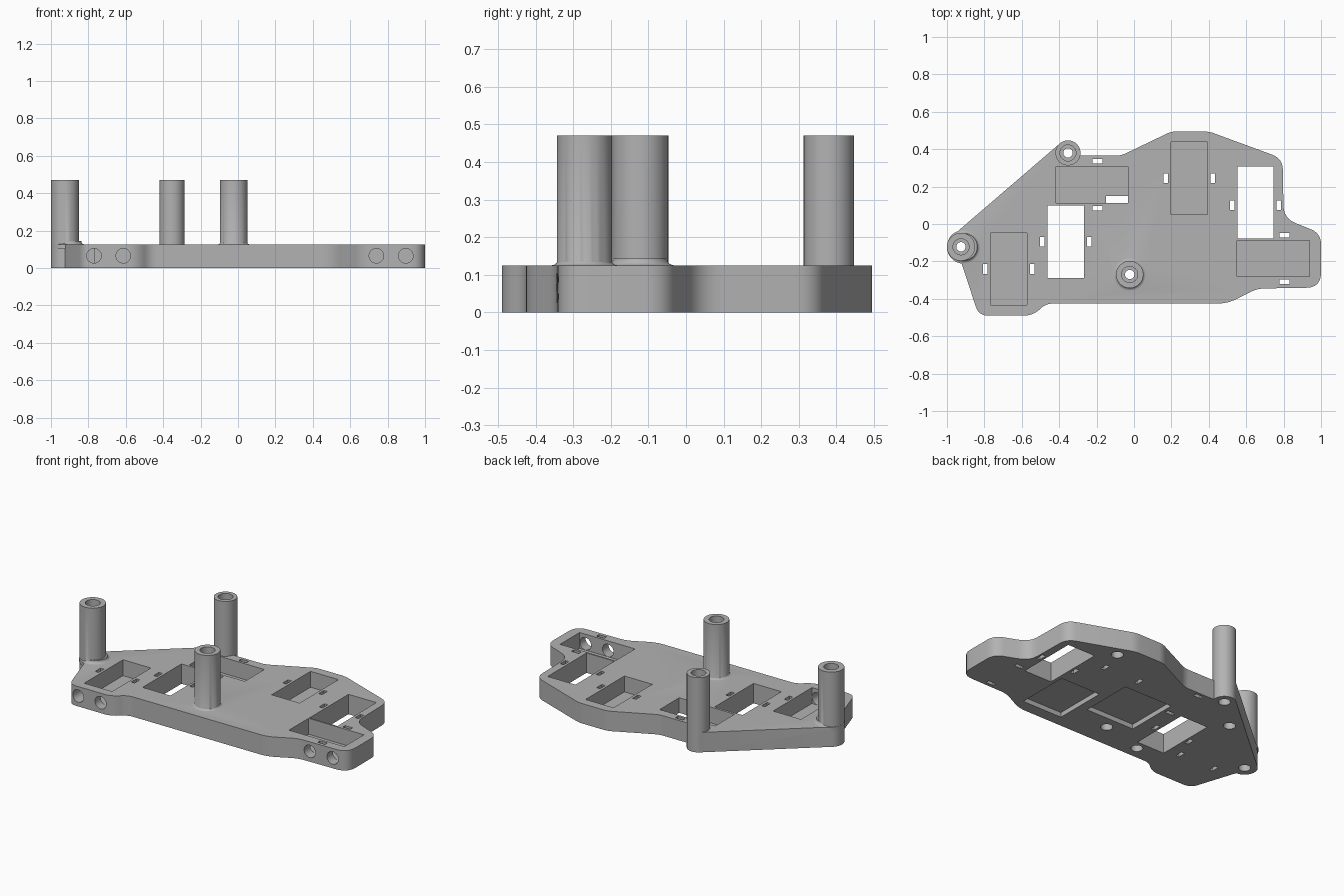
import bpy, bmesh, math
from mathutils import Vector, Matrix

if "Cube" in bpy.data.objects:
    bpy.data.objects.remove(bpy.data.objects["Cube"])

THICK, POST_TOP = 0.125, 0.47

grey = bpy.data.materials.new("matte_grey")
grey.use_nodes = True
grey.diffuse_color = (0.45, 0.45, 0.45, 1)
grey.node_tree.nodes["Principled BSDF"].inputs["Base Color"].default_value = (0.45, 0.45, 0.45, 1)


def make_object(name, bm):
    bmesh.ops.recalc_face_normals(bm, faces=bm.faces)
    mesh = bpy.data.meshes.new(name)
    bm.to_mesh(mesh)
    bm.free()
    mesh.materials.append(grey)
    obj = bpy.data.objects.new(name, mesh)
    bpy.context.collection.objects.link(obj)
    return obj


def add_box(bm, x0, x1, y0, y1, z0, z1):
    size = Matrix.Diagonal((x1 - x0, y1 - y0, z1 - z0, 1))
    place = Matrix.Translation(((x0 + x1) / 2, (y0 + y1) / 2, (z0 + z1) / 2))
    bmesh.ops.create_cube(bm, size=1, matrix=place @ size)


def add_cylinder(bm, x, y, z0, z1, r, segments=32):
    bmesh.ops.create_cone(bm, cap_ends=True, segments=segments, radius1=r, radius2=r,
                          depth=z1 - z0, matrix=Matrix.Translation((x, y, (z0 + z1) / 2)))


def rounded(corners, steps=6):
    """Outline with each corner (x, y, trim) replaced by a smooth arc."""
    out = []
    for i, (x, y, trim) in enumerate(corners):
        p = Vector((x, y))
        a = Vector(corners[i - 1][:2])
        b = Vector(corners[(i + 1) % len(corners)][:2])
        if trim == 0:
            out.append(p)
            continue
        s, e = p + (a - p).normalized() * trim, p + (b - p).normalized() * trim
        for k in range(steps + 1):
            t = k / steps
            out.append(s * (1 - t) ** 2 + p * 2 * t * (1 - t) + e * t * t)
    return out


def boolean(obj, tool, operation):
    mod = obj.modifiers.new("boolean", "BOOLEAN")
    mod.operation, mod.object, mod.solver = operation, tool, "EXACT"
    bpy.context.view_layer.update()
    deps = bpy.context.evaluated_depsgraph_get()
    mesh = bpy.data.meshes.new_from_object(obj.evaluated_get(deps))
    obj.modifiers.clear()
    obj.data = mesh
    bpy.data.objects.remove(tool)


# Base plate outline, counter-clockwise
outline = rounded([
    (-0.83, -0.49, 0.05), (-0.54, -0.49, 0.05), (-0.47, -0.425, 0.04), (0.50, -0.425, 0.05),
    (0.66, -0.345, 0.04), (1.0, -0.34, 0.08), (1.0, -0.05, 0.06), (0.80, 0.03, 0.07),
    (0.795, 0.35, 0.06), (0.40, 0.495, 0.03), (0.20, 0.495, 0.03), (-0.07, 0.365, 0.03),
    (-0.353, 0.365, 0), (-0.396, 0.431, 0), (-0.972, -0.064, 0), (-0.925, -0.20, 0)])
bm = bmesh.new()
base = bm.faces.new([bm.verts.new((p.x, p.y, 0)) for p in outline])
top = bmesh.ops.extrude_face_region(bm, geom=[base])
bmesh.ops.translate(bm, vec=(0, 0, THICK),
                    verts=[v for v in top["geom"] if isinstance(v, bmesh.types.BMVert)])
body = make_object("mounting_plate_with_posts", bm)

# Standing posts: x, y, radius, inward shift of the base fillet (None = no fillet)
posts = [(-0.925, -0.122, 0.075, 0.015), (-0.023, -0.27, 0.073, 0), (-0.353, 0.38, 0.067, None)]
for x, y, r, shift in posts:
    bm = bmesh.new()
    add_cylinder(bm, x, y, 0, POST_TOP, r, 64)
    boolean(body, make_object("post", bm), "UNION")
    if shift is None:
        continue
    # Concave fillet around the foot of the post
    flare = 0.018
    arc = [math.pi / 2 * k / 5 for k in range(6)]
    profile = [(0, THICK - 0.02), (r + flare - 0.003, THICK - 0.02)]
    profile += [(r - 0.003 + flare * (1 - math.sin(a)), THICK + flare * (1 - math.cos(a))) for a in arc]
    profile.append((0, THICK + flare))
    bm = bmesh.new()
    vs = [bm.verts.new((px, 0, pz)) for px, pz in profile]
    es = [bm.edges.new(pair) for pair in zip(vs, vs[1:])]
    bmesh.ops.spin(bm, geom=vs + es, cent=(0, 0, 0), axis=(0, 0, 1), angle=math.tau, steps=64)
    bmesh.ops.remove_doubles(bm, verts=bm.verts, dist=0.0002)
    bmesh.ops.translate(bm, vec=(x + shift, y, 0), verts=bm.verts)
    boolean(body, make_object("post_fillet", bm), "UNION")

# Rectangular pockets: centre, long axis, floor height, slot shift along the long axis
FLOOR = 0.025
pockets = [(-0.67, -0.24, "y", FLOOR, 0), (-0.365, -0.095, "y", -0.1, 0),
           (-0.225, 0.21, "x", FLOOR, 0.03), (0.295, 0.245, "y", FLOOR, 0),
           (0.65, 0.115, "y", -0.1, -0.015), (0.745, -0.185, "x", FLOOR, 0.06)]
LONG, SHORT, SLOT_GAP = 0.193, 0.097, 0.125
bm = bmesh.new()
for cx, cy, axis, floor, shift in pockets:
    hx, hy = (LONG, SHORT) if axis == "x" else (SHORT, LONG)
    add_box(bm, cx - hx, cx + hx, cy - hy, cy + hy, floor, 0.3)
    # Pair of small slots on either long side
    for side in (-1, 1):
        if axis == "x":
            sx, sy, wx, wy = cx + shift, cy + side * SLOT_GAP, 0.026, 0.012
        else:
            sx, sy, wx, wy = cx + side * SLOT_GAP, cy + shift, 0.012, 0.026
        add_box(bm, sx - wx, sx + wx, sy - wy, sy + wy, -0.1, 0.3)
# Through holes of the posts
for x, y, r, shift in posts:
    add_cylinder(bm, x, y, -0.1, 0.6, 0.025)
boolean(body, make_object("pocket_cutter", bm), "DIFFERENCE")

bm = bmesh.new()
# Wider bores at the top and bottom of each post
for x, y, r, shift in posts:
    add_cylinder(bm, x, y, 0.2, 0.6, 0.043)
    add_cylinder(bm, x, y, -0.1, 0.06, 0.035)
# Blind holes in the underside
for x, y in [(0.46, 0.40), (-0.55, 0.19), (-0.31, -0.345)]:
    add_cylinder(bm, x, y, -0.1, 0.06, 0.035)
# Shallow recesses in the underside
add_box(bm, 0.25, 0.53, -0.35, -0.01, -0.1, 0.03)
add_box(bm, -0.15, 0.19, -0.19, 0.15, -0.1, 0.03)
# Horizontal bores through the front wall into the pockets
for x, y0, y1 in [(-0.77, -0.6, -0.40), (-0.613, -0.6, -0.40), (0.74, -0.45, -0.25), (0.897, -0.45, -0.25)]:
    place = Matrix.Translation((x, (y0 + y1) / 2, 0.065)) @ Matrix.Rotation(math.pi / 2, 4, "X")
    bmesh.ops.create_cone(bm, cap_ends=True, segments=32, radius1=0.039, radius2=0.039,
                          depth=y1 - y0, matrix=place)
boolean(body, make_object("bore_cutter", bm), "DIFFERENCE")

# Smooth round walls, crisp edges
bpy.ops.object.select_all(action="DESELECT")
body.select_set(True)
bpy.context.view_layer.objects.active = body
bpy.ops.object.shade_smooth_by_angle(angle=math.radians(30))
